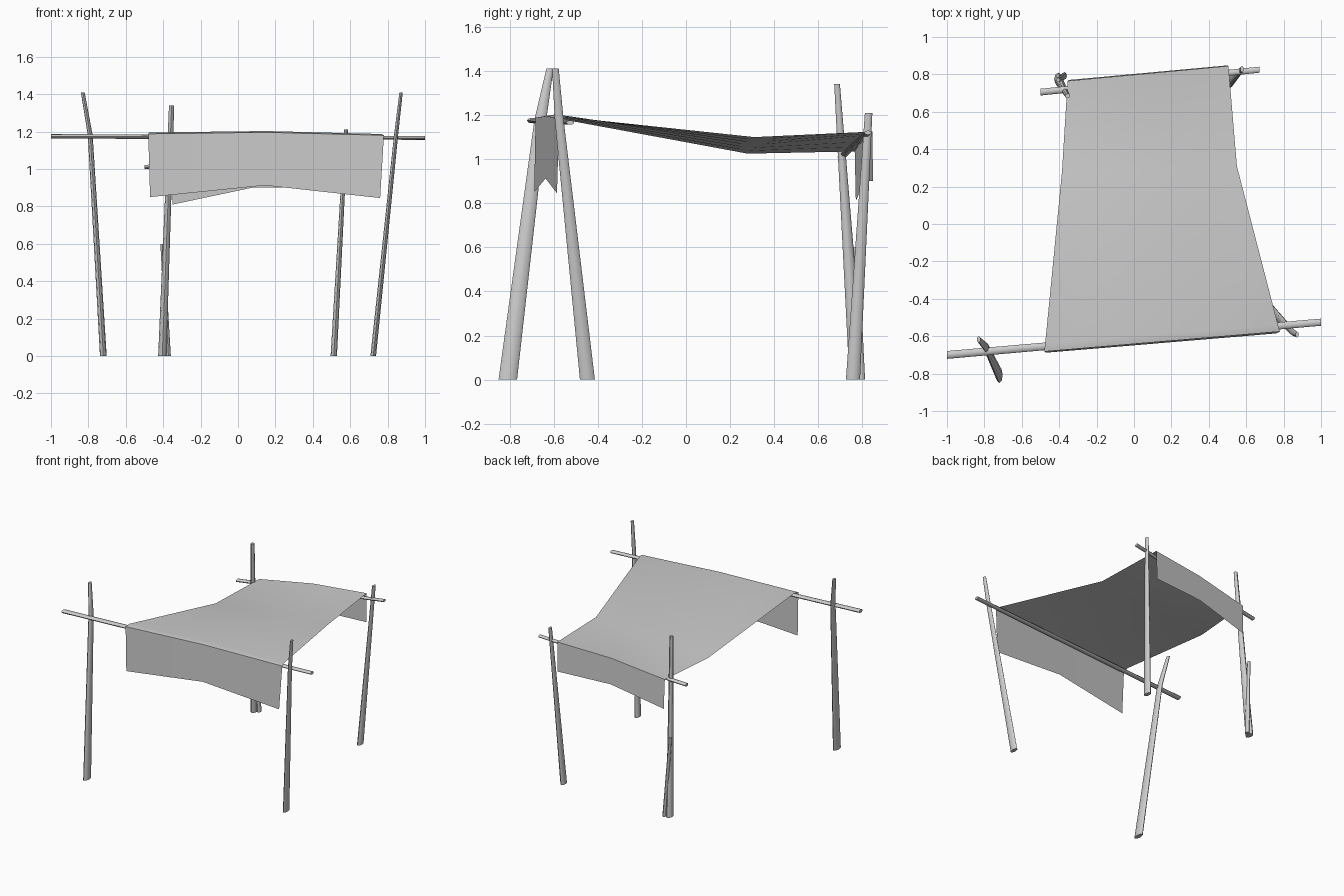
import bpy, bmesh, math
from mathutils import Vector

cube = bpy.data.objects.get("Cube")
if cube:
    bpy.data.objects.remove(cube, do_unlink=True)


def make_material(name, value):
    mat = bpy.data.materials.new(name)
    mat.use_nodes = True
    colour = (value, value, value, 1)
    mat.diffuse_color = colour
    mat.node_tree.nodes["Principled BSDF"].inputs["Base Color"].default_value = colour
    return mat


GREY = make_material("light grey", 0.6)


def finish(name, bm, angle):
    mesh = bpy.data.meshes.new(name)
    bm.to_mesh(mesh)
    bm.free()
    mesh.materials.append(GREY)
    obj = bpy.data.objects.new(name, mesh)
    bpy.context.collection.objects.link(obj)
    bpy.ops.object.select_all(action="DESELECT")
    obj.select_set(True)
    bpy.context.view_layer.objects.active = obj
    bpy.ops.object.shade_smooth_by_angle(angle=math.radians(angle))
    return obj


def pole(name, stations, upright=True, sides=8):
    """Skin oval rings; a station is (centre, half width, half depth)."""
    bm = bmesh.new()
    rings = []
    for centre, width, depth in stations:
        ring = []
        for i in range(sides):
            a = math.tau * i / sides
            u, v = width * math.cos(a), depth * math.sin(a)
            offset = Vector((u, v, 0)) if upright else Vector((0, v, u))
            ring.append(bm.verts.new(Vector(centre) + offset))
        rings.append(ring)
    for a, b in zip(rings, rings[1:]):
        for i in range(sides):
            j = (i + 1) % sides
            bm.faces.new((a[i], a[j], b[j], b[i]))
    bm.faces.new(rings[0])
    bm.faces.new(rings[-1])
    bmesh.ops.recalc_face_normals(bm, faces=bm.faces)
    return finish(name, bm, 50)


# Upright poles
pole("front_right_pole", [((-0.72, -0.808, 0), 0.018, 0.042),
                          ((-0.79, -0.66, 1.18), 0.013, 0.027),
                          ((-0.83, -0.617, 1.41), 0.01, 0.016)])
pole("front_left_pole", [((0.723, -0.447, 0), 0.015, 0.034),
                         ((0.845, -0.575, 1.18), 0.011, 0.02),
                         ((0.872, -0.592, 1.41), 0.009, 0.015)])
pole("back_right_pole", [((-0.405, 0.775, 0), 0.022, 0.034),
                         ((-0.355, 0.685, 1.34), 0.014, 0.013)])
pole("back_left_pole", [((0.512, 0.757, 0), 0.017, 0.032),
                        ((0.578, 0.828, 1.21), 0.01, 0.017)])
pole("back_right_brace", [((-0.372, 0.792, 0), 0.013, 0.02),
                          ((-0.405, 0.77, 0.6), 0.01, 0.012)])

# Horizontal bars
pole("front_bar", [((-1, -0.7, 1.175), 0.012, 0.021),
                   ((1, -0.525, 1.166), 0.01, 0.019)], upright=False)
pole("back_bar", [((-0.5, 0.705, 1.01), 0.011, 0.018),
                  ((0.67, 0.825, 1.12), 0.01, 0.016)], upright=False)

# Canopy rows: left end, right end, rise at the middle
ROWS = [((-0.47, -0.688, 0.85), (0.76, -0.585, 0.845), 0.065),
        ((-0.48, -0.682, 1.188), (0.78, -0.575, 1.18), 0.012),
        ((-0.475, -0.64, 1.195), (0.77, -0.54, 1.187), 0.012),
        ((-0.385, 0.28, 1.025), (0.55, 0.31, 1.1), 0.0),
        ((-0.355, 0.765, 1.035), (0.505, 0.845, 1.125), 0.02),
        ((-0.35, 0.77, 0.81), (0.5, 0.848, 0.9), 0.045)]
COLUMNS = 6

bm = bmesh.new()
grid = []
for start, end, rise in ROWS:
    row = []
    for i in range(COLUMNS + 1):
        t = i / COLUMNS
        p = Vector(start).lerp(Vector(end), t)
        p.z += rise * (1 - abs(2 * t - 1))
        row.append(bm.verts.new(p))
    grid.append(row)
for a, b in zip(grid, grid[1:]):
    for i in range(COLUMNS):
        bm.faces.new((a[i], a[i + 1], b[i + 1], b[i]))
finish("canopy_cloth", bm, 40)
